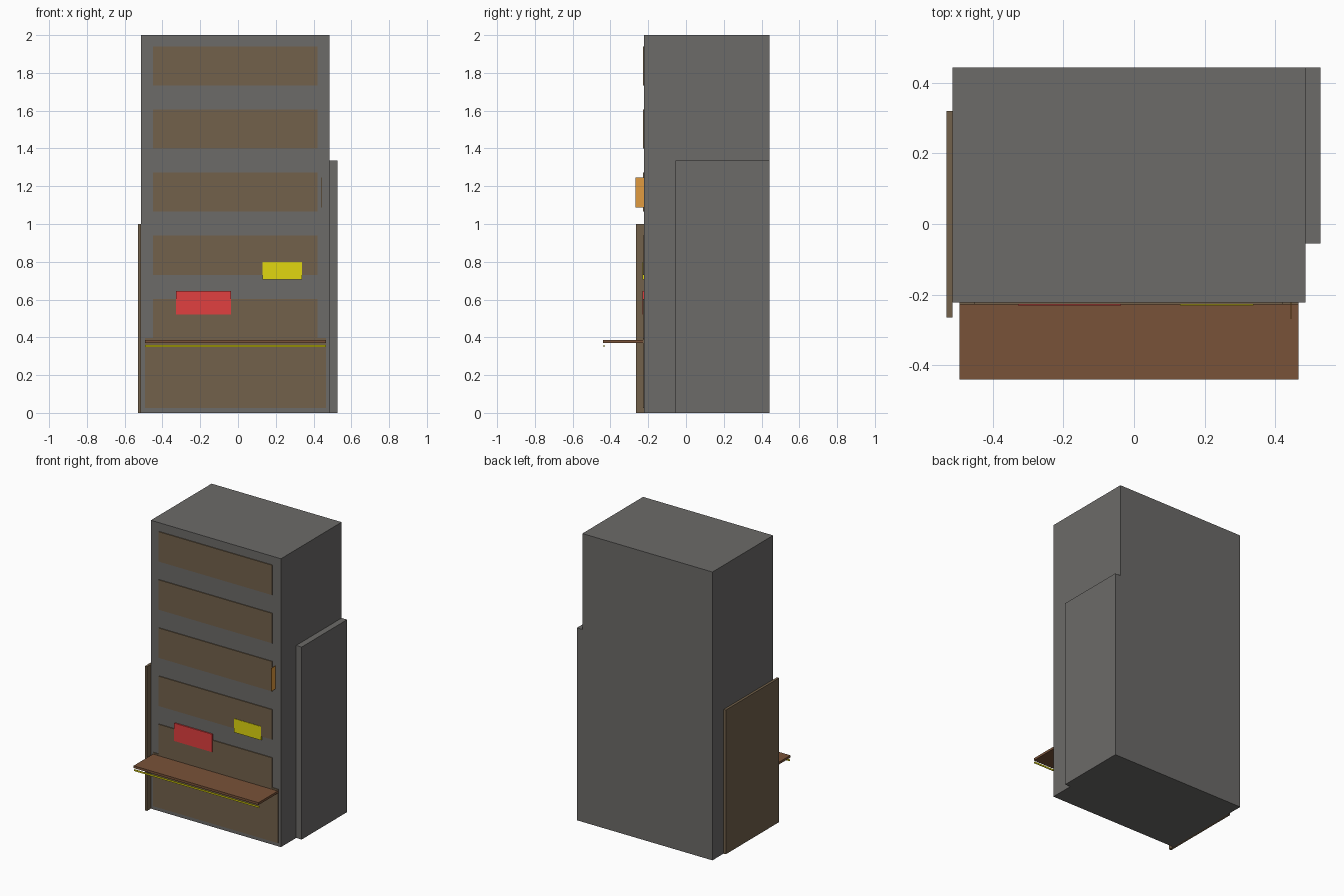
import bpy

if "Cube" in bpy.data.objects:
    bpy.data.objects.remove(bpy.data.objects["Cube"])


def material(name, rgb):
    m = bpy.data.materials.new(name)
    m.diffuse_color = (*rgb, 1)
    m.use_nodes = True
    m.node_tree.nodes["Principled BSDF"].inputs["Base Color"].default_value = m.diffuse_color
    return m


GREY = material("dark_grey", (0.15, 0.145, 0.14))
BROWN = material("brown", (0.17, 0.12, 0.07))
WOOD = material("red_brown", (0.19, 0.085, 0.04))
RED = material("red", (0.75, 0.05, 0.05))
YELLOW = material("yellow", (0.75, 0.68, 0.005))
ORANGE = material("orange", (0.75, 0.33, 0.05))


def box(name, x, y, z, mat):
    """Axis-aligned box from (min, max) ranges."""
    bpy.ops.mesh.primitive_cube_add(
        size=1, location=[(a + b) / 2 for a, b in (x, y, z)])
    ob = bpy.context.object
    ob.name = name
    ob.scale = [b - a for a, b in (x, y, z)]
    bpy.ops.object.transform_apply(location=False, rotation=False, scale=True)
    ob.data.materials.append(mat)
    return ob


FRONT = -0.222  # front face of the cabinet
PANEL = (-0.228, FRONT)

# Cabinet body and the two side panels
box("cabinet_body", (-0.513, 0.485), (FRONT, 0.443), (0, 2), GREY)
box("right_side_block", (0.485, 0.527), (-0.055, 0.443), (0, 1.335), GREY)
box("left_side_board", (-0.53, -0.513), (-0.264, 0.32), (0, 1.0), BROWN)

# Five front panels
for i in range(5):
    z = 0.397 + i * 0.334
    box(f"front_panel_{i + 1}", (-0.451, 0.422), PANEL, (z, z + 0.207), BROWN)

# Lower door, fold-out shelf and the strip below its front edge
box("lower_door", (-0.493, 0.465), PANEL, (0.025, 0.397), BROWN)
box("shelf", (-0.493, 0.465), (-0.44, FRONT), (0.37, 0.386), WOOD)
box("shelf_strip", (-0.493, 0.465), (-0.436, -0.431), (0.348, 0.359), YELLOW)

# Paper notes on the front and the small tag standing out from it
box("red_note", (-0.328, -0.037), (-0.231, FRONT), (0.522, 0.646), RED)
box("yellow_note", (0.13, 0.338), (-0.231, FRONT), (0.705, 0.80), YELLOW)
box("orange_tag", (0.442, 0.445), (-0.268, FRONT), (1.087, 1.247), ORANGE)
